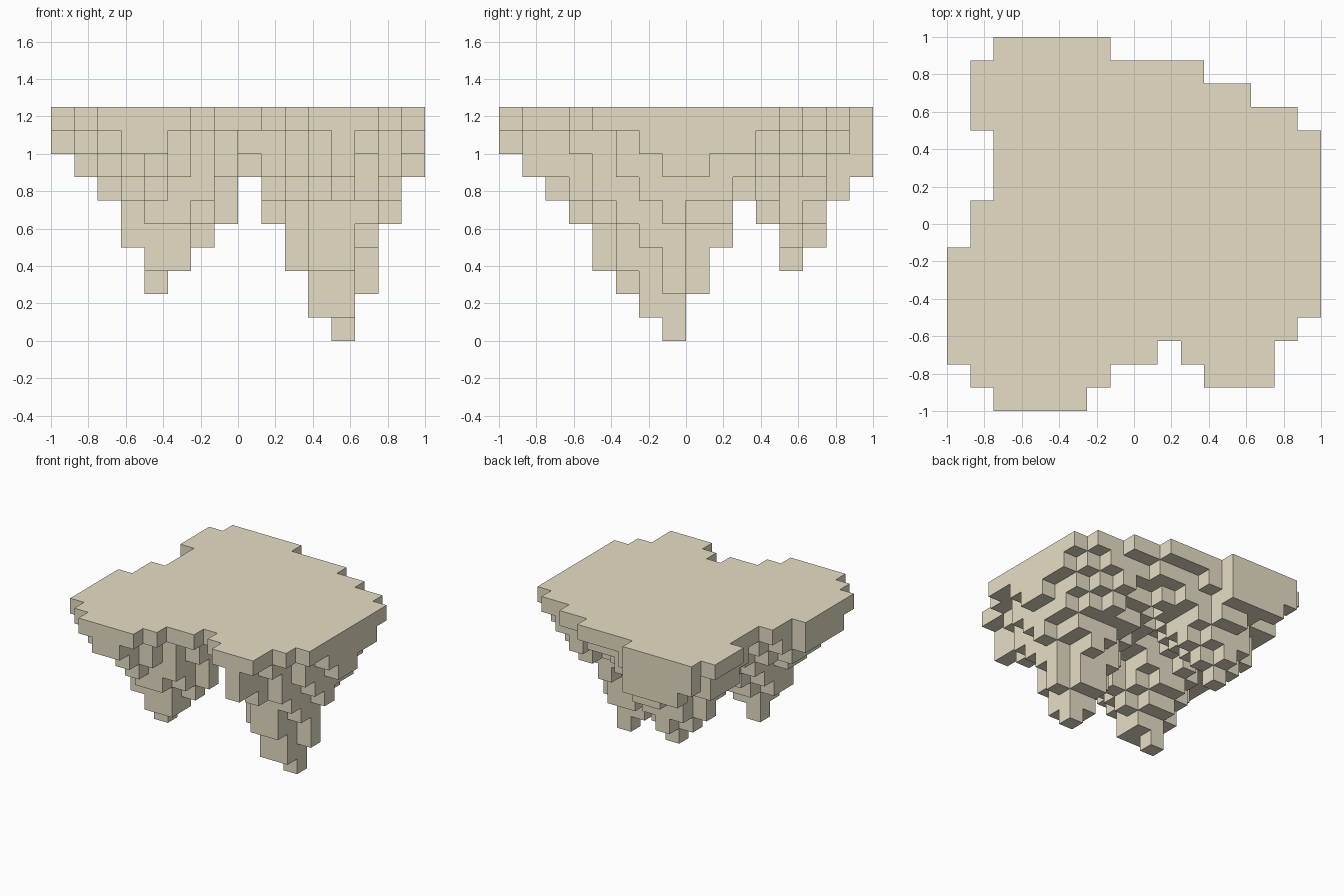
import bpy
import bmesh
from mathutils import Vector

CELL = 0.125
TOP = 9  # index of the top layer

old = bpy.data.objects.get("Cube")
if old:
    bpy.data.objects.remove(old)

stone = bpy.data.materials.new("pale_stone")
stone.use_nodes = True
colour = (0.79, 0.73, 0.56, 1)
stone.diffuse_color = colour
stone.node_tree.nodes["Principled BSDF"].inputs["Base Color"].default_value = colour

# Top plate outline: (row, first column, last column)
SPANS = [(0, 2, 5), (1, 1, 6), (1, 11, 13), (2, 0, 8), (2, 10, 13), (3, 0, 14),
         (4, 0, 15), (5, 0, 15), (6, 0, 15), (7, 1, 15), (8, 1, 15),
         (9, 2, 15), (10, 2, 15), (11, 2, 15), (12, 1, 14), (13, 1, 12),
         (14, 1, 10), (15, 2, 6)]
outline = {(i, row) for row, a, b in SPANS for i in range(a, b + 1)}

# Hanging spires: tip cell, then the reach (-x, +x, -y, +y) of each tier going up
SPIRES = {
    "tall_spire": ((12, 7, 0), [
        (.5, .5, .5, .5), (1.6, .5, 1.6, .5), (1.7, 1.2, 1.7, 1.7),
        (2.6, 1.1, 2.6, 1.7), (2.9, 1.2, 2.9, 2.1), (3.4, 2.1, 2.95, 2.7),
        (3.7, 2.6, 4.1, 4.3), (5, 3.2, 4.5, 5), (6, 4.1, 3.8, 5.95)]),
    "front_spire": ((4, 5, 2), [
        (.5, .5, .5, .5), (.5, 1.6, 1.6, .5), (1.5, 2.3, 1.7, 1.6),
        (1.8, 3.2, 2.5, 2.3), (2.3, 3.4, 3.1, 3), (3.4, 3.6, 4.2, 4),
        (4.9, 1.8, 5.5, 4.5)]),
    "back_spire": ((5, 12, 3), [
        (.5, .5, .5, .5), (1.2, 1.2, .5, 1.3), (2, 2, 1.5, 1.5),
        (2.4, 2.6, 2.6, 2.4), (3.9, 4, 3.6, 2.4), (3.95, 6.5, 4.8, 2.5)]),
    "front_rib": ((12, 1, 7), [(.5, .5, .5, 3), (.5, .5, .5, 3)]),
    "side_rib": ((13, 3, 8), [(.5, .5, .5, 2)]),
    "back_wall": ((4, 15, 7), [(1.2, 2.2, 1.2, .5), (2.2, 2.2, 1.9, .5)]),
}


def in_tier(di, dj, reach):
    rx = reach[0] if di < 0 else reach[1]
    ry = reach[2] if dj < 0 else reach[3]
    return (abs(di) / rx) ** 1.5 + (abs(dj) / ry) ** 1.5 <= 1


# Fill the cells; each belongs to one part, and nothing hangs unsupported
owner = {(i, j, TOP): "top_plate" for i, j in outline}
for name, ((ti, tj, tk), tiers) in SPIRES.items():
    for step, reach in enumerate(tiers):
        for i, j in outline:
            if in_tier(i - ti, j - tj, reach):
                for k in range(tk + step, TOP):
                    owner.setdefault((i, j, k), name)

DIRECTIONS = [Vector(d) for d in ((1, 0, 0), (-1, 0, 0), (0, 1, 0),
                                  (0, -1, 0), (0, 0, 1), (0, 0, -1))]


def build_part(name):
    """Build the exposed cell faces of one part."""
    bm = bmesh.new()
    for cell, part in owner.items():
        if part != name:
            continue
        centre = Vector(cell) + Vector((.5, .5, .5))
        for n in DIRECTIONS:
            if tuple(int(c + d) for c, d in zip(cell, n)) in owner:
                continue
            u = Vector((n.y, n.z, n.x))
            v = n.cross(u)
            corners = [centre + (n + a * u + b * v) / 2
                       for a, b in ((-1, -1), (1, -1), (1, 1), (-1, 1))]
            bm.faces.new([bm.verts.new((p - Vector((8, 8, 0))) * CELL) for p in corners])
    bmesh.ops.remove_doubles(bm, verts=bm.verts, dist=0.001)
    # Merge flush cell faces into large flat ones
    bmesh.ops.dissolve_limit(bm, angle_limit=0.01, verts=bm.verts, edges=bm.edges)
    mesh = bpy.data.meshes.new(name)
    bm.to_mesh(mesh)
    bm.free()
    mesh.materials.append(stone)
    bpy.context.collection.objects.link(bpy.data.objects.new(name, mesh))


for part_name in ["top_plate", *SPIRES]:
    build_part(part_name)
